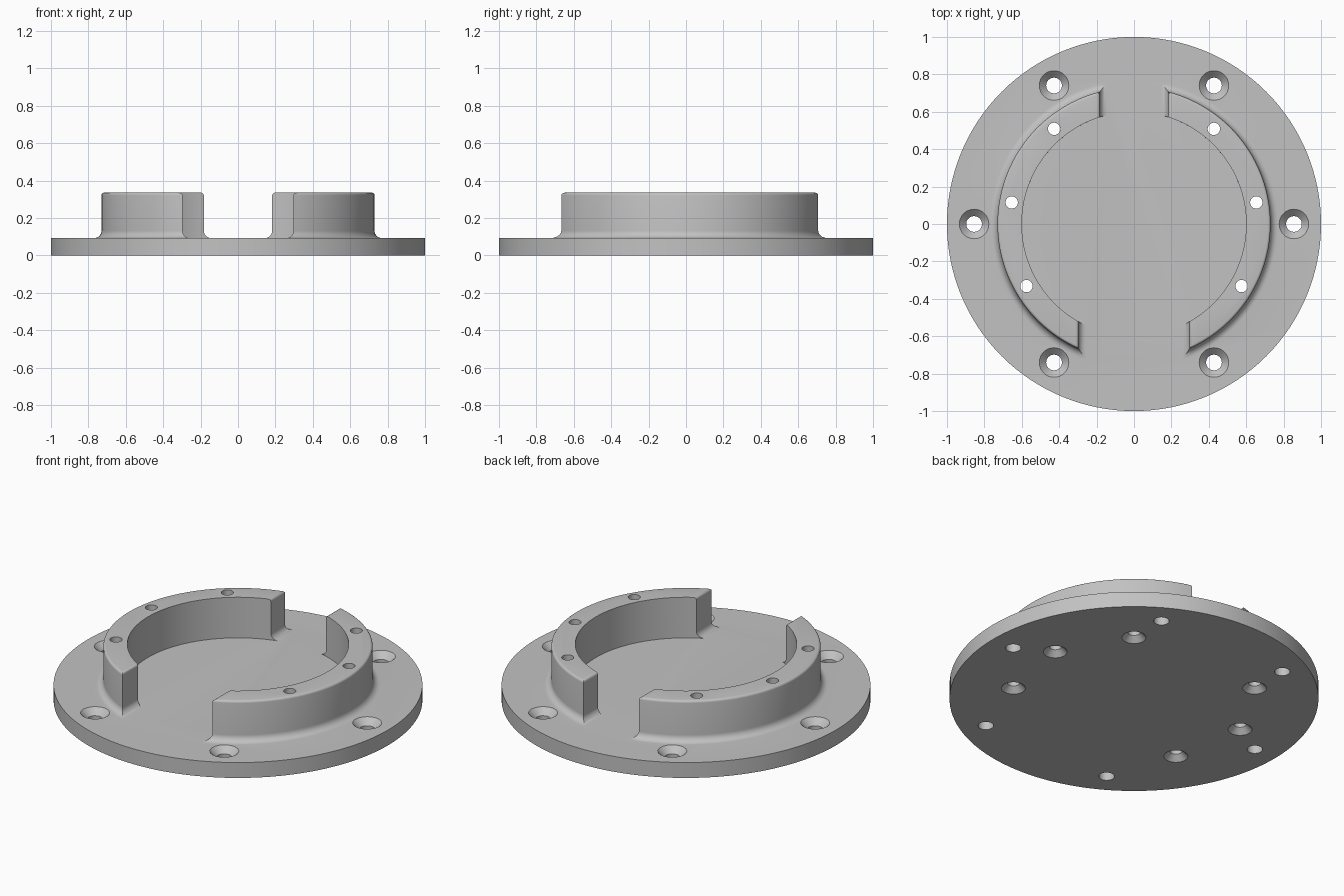
import bpy, bmesh, math

if "Cube" in bpy.data.objects:
    bpy.data.objects.remove(bpy.data.objects["Cube"])

BASE_TOP, WALL_TOP = 0.092, 0.335
R_IN, R_OUT = 0.60, 0.73
GAP_BACK, GAP_FRONT = 0.183, 0.297
FILLET, ROUND = 0.04, 0.014

grey = bpy.data.materials.new("plain grey")
grey.diffuse_color = (0.54, 0.54, 0.54, 1)
grey.use_nodes = True
grey.node_tree.nodes["Principled BSDF"].inputs["Base Color"].default_value = grey.diffuse_color


def finish(bm, name):
    bmesh.ops.recalc_face_normals(bm, faces=bm.faces)
    mesh = bpy.data.meshes.new(name)
    bm.to_mesh(mesh)
    bm.free()
    ob = bpy.data.objects.new(name, mesh)
    bpy.context.collection.objects.link(ob)
    mesh.materials.append(grey)
    return ob


def stack(bm, loops):
    """Join closed loops of points into a capped solid."""
    rings = [[bm.verts.new(p) for p in loop] for loop in loops]
    n = len(rings[0])
    for a, b in zip(rings, rings[1:]):
        for i in range(n):
            j = (i + 1) % n
            bm.faces.new((a[i], a[j], b[j], b[i]))
    bm.faces.new(rings[0][::-1])
    bm.faces.new(rings[-1])


def turned(bm, profile, x=0, y=0, n=32):
    """Solid of revolution from (radius, height) pairs."""
    stack(bm, [[(x + r * math.cos(2 * math.pi * i / n),
                 y + r * math.sin(2 * math.pi * i / n), z) for i in range(n)]
               for r, z in profile])


def wall_outline(side, d, z, n=56):
    """Arc segment with straight-cut ends, grown by d except on the inside."""
    pts = []
    for r, flip in ((R_OUT + d, False), (R_IN, True)):
        hi = math.acos((GAP_BACK - d) / r)
        lo = -math.acos((GAP_FRONT - d) / r)
        arc = [lo + (hi - lo) * i / n for i in range(n + 1)]
        if flip:
            arc.reverse()
        pts += [(side * r * math.cos(a), r * math.sin(a), z) for a in arc]
    return pts


# Base disc
bm = bmesh.new()
turned(bm, [(1, 0), (1, BASE_TOP)], n=128)
flange = finish(bm, "flange")

# Two curved walls, filleted at the foot and rounded at the rim
levels = [(FILLET, BASE_TOP - 0.03)]
for i in range(9):
    a = math.pi / 2 * i / 8
    levels.append((FILLET * (1 - math.sin(a)), BASE_TOP + FILLET * (1 - math.cos(a))))
for i in range(5):
    a = math.pi / 2 * i / 4
    levels.append((-ROUND * (1 - math.cos(a)), WALL_TOP - ROUND * (1 - math.sin(a))))
walls = []
for side, name in ((1, "right_wall"), (-1, "left_wall")):
    bm = bmesh.new()
    stack(bm, [wall_outline(side, d, z) for d, z in levels])
    walls.append(finish(bm, name))

# Hole cutters: six screw holes from above, six wall holes sunk from below
bm = bmesh.new()
for k in range(6):
    a = math.radians(60 * k)
    turned(bm, [(0.042, -0.05), (0.042, BASE_TOP - 0.037), (0.079, BASE_TOP),
                (0.079, BASE_TOP + 0.03)], 0.855 * math.cos(a), 0.855 * math.sin(a))
for deg in (50, 10, -30):
    a = math.radians(deg)
    for side in (1, -1):
        turned(bm, [(0.065, -0.05), (0.065, 0), (0.033, 0.032), (0.033, WALL_TOP + 0.05)],
               side * 0.664 * math.cos(a), 0.664 * math.sin(a))
cutter = finish(bm, "hole_cutter")
cutter.hide_render = True

# Merge the walls into the disc and drill the holes
bpy.context.view_layer.objects.active = flange
flange.select_set(True)
for ob, op in ((walls[0], 'UNION'), (walls[1], 'UNION'), (cutter, 'DIFFERENCE')):
    mod = flange.modifiers.new(op.lower(), 'BOOLEAN')
    mod.operation, mod.object, mod.solver = op, ob, 'EXACT'
    bpy.ops.object.modifier_apply(modifier=mod.name)
for ob in walls + [cutter]:
    bpy.data.objects.remove(ob, do_unlink=True)
bpy.ops.object.shade_smooth_by_angle(angle=math.radians(30))
